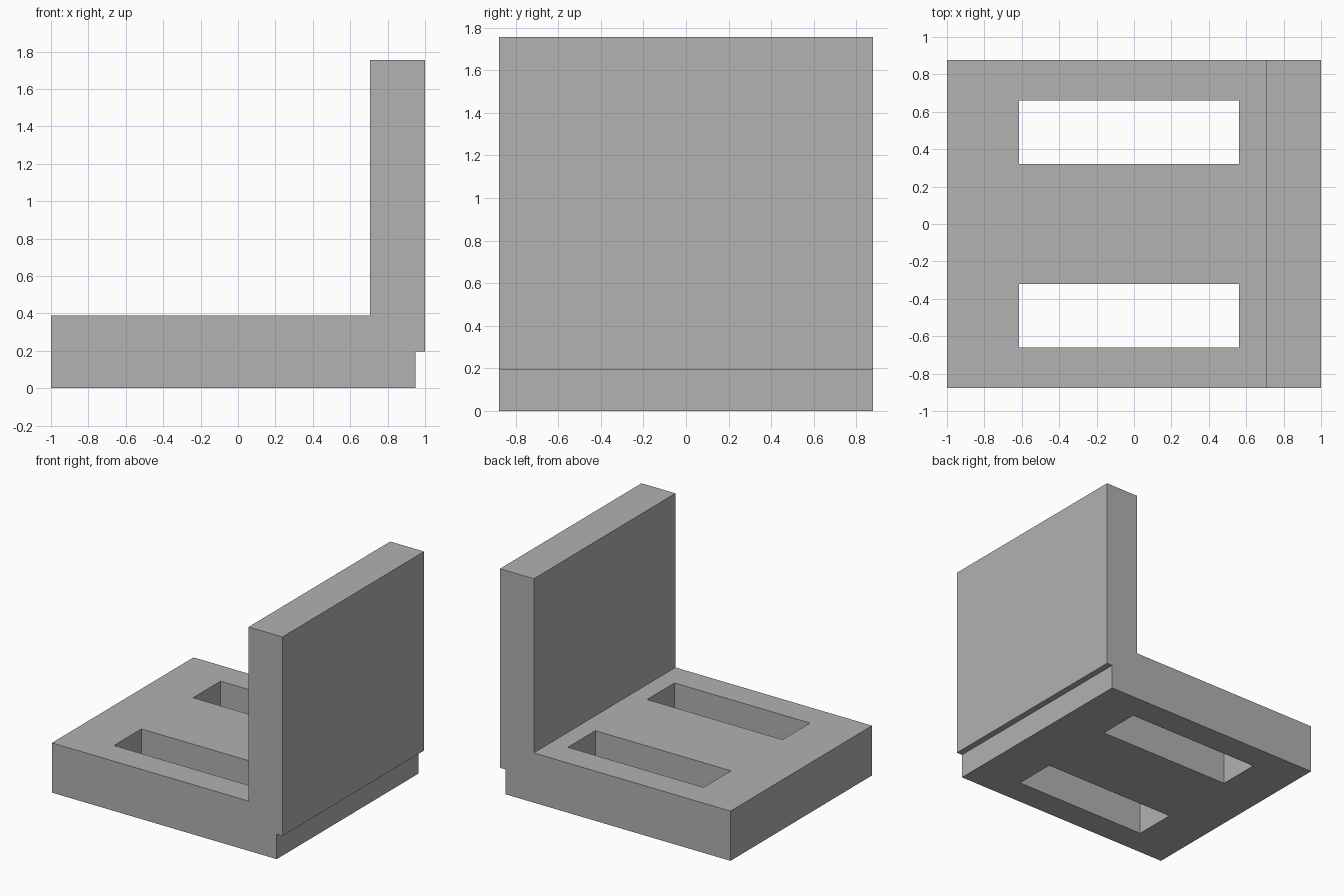
import bpy
import bmesh

cube = bpy.data.objects.get("Cube")
if cube:
    bpy.data.objects.remove(cube, do_unlink=True)

HALF_DEPTH = 0.877
GREY = (0.445, 0.445, 0.445, 1.0)

grey = bpy.data.materials.new("plain grey")
grey.use_nodes = True
grey.diffuse_color = GREY
grey.node_tree.nodes["Principled BSDF"].inputs["Base Color"].default_value = GREY


def extrude_profile(name, points, y0, y1):
    """Extrude an x-z outline along y into a closed solid."""
    bm = bmesh.new()
    face = bm.faces.new([bm.verts.new((x, y0, z)) for x, z in points])
    result = bmesh.ops.extrude_face_region(bm, geom=[face])
    moved = [v for v in result["geom"] if isinstance(v, bmesh.types.BMVert)]
    bmesh.ops.translate(bm, verts=moved, vec=(0, y1 - y0, 0))
    bmesh.ops.recalc_face_normals(bm, faces=bm.faces)
    mesh = bpy.data.meshes.new(name)
    bm.to_mesh(mesh)
    bm.free()
    mesh.materials.append(grey)
    obj = bpy.data.objects.new(name, mesh)
    bpy.context.collection.objects.link(obj)
    return obj


# L-shaped bracket with a small step under the upright plate
bracket = extrude_profile("angle_bracket", [
    (-1, 0), (0.95, 0), (0.95, 0.195), (1, 0.195),
    (1, 1.755), (0.706, 1.755), (0.706, 0.39), (-1, 0.39),
], -HALF_DEPTH, HALF_DEPTH)

# Two mirrored slots cut through the base
for side, label in ((-1, "front"), (1, "back")):
    y0, y1 = sorted((side * 0.32, side * 0.66))
    cutter = extrude_profile(label + "_slot_cutter", [
        (-0.614, -0.1), (0.562, -0.1), (0.562, 0.5), (-0.614, 0.5),
    ], y0, y1)
    cutter.hide_render = True
    cutter.hide_viewport = True
    cut = bracket.modifiers.new(label + "_slot", "BOOLEAN")
    cut.operation = "DIFFERENCE"
    cut.solver = "EXACT"
    cut.object = cutter
